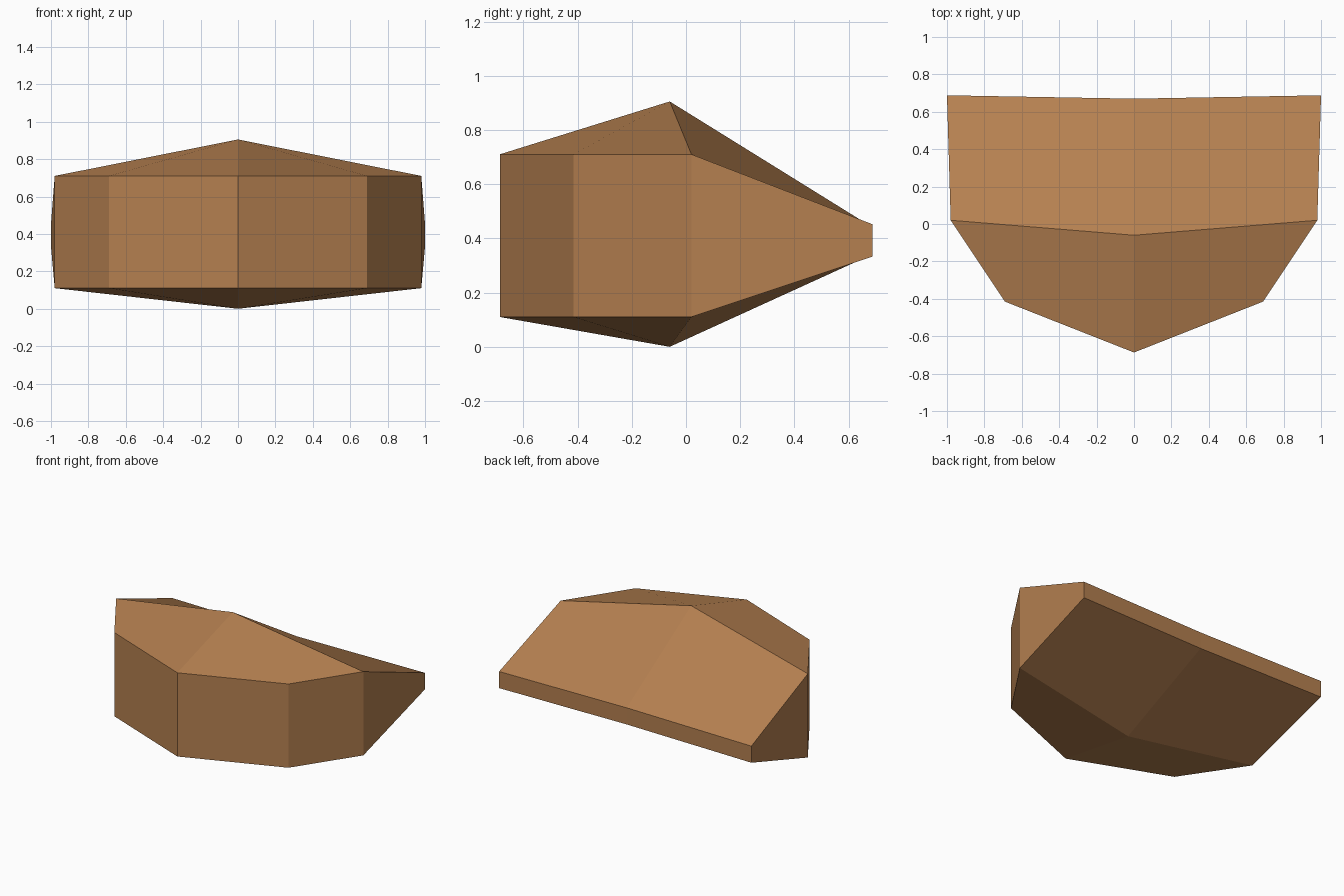
import bpy

if "Cube" in bpy.data.objects:
    bpy.data.objects.remove(bpy.data.objects["Cube"])

mat = bpy.data.materials.new("warm brown")
mat.diffuse_color = (0.46, 0.215, 0.08, 1)
mat.use_nodes = True
mat.node_tree.nodes["Principled BSDF"].inputs["Base Color"].default_value = mat.diffuse_color

# Half outline seen from above: x, y, bottom z, top z
plan = [
    (0.00, -0.06, 0.00, 0.905),    # 0 peak on the centre line
    (0.00, -0.687, 0.11, 0.71),    # 1 front point
    (0.69, -0.415, 0.11, 0.71),    # 2 front corner
    (0.98, 0.02, 0.11, 0.71),      # 3 side corner
    (1.00, 0.688, 0.333, 0.452),   # 4 back corner
    (0.00, 0.67, 0.333, 0.452),    # 5 back middle
]

verts, faces, index = [], [], {}


def vert(i, top, side):
    """Index of a plan point on the top or bottom, shared on the centre line."""
    x, y, low, high = plan[i]
    key = (i, top, side if x else 0)
    if key not in index:
        index[key] = len(verts)
        verts.append((x * side, y, high if top else low))
    return index[key]


def face(ids, flip):
    # Keep the first vertex so the fold of each quad stays in place
    faces.append([ids[0]] + ids[:0:-1] if flip else ids)


for side in (1, -1):
    # Sloped top and bottom panels
    for top in (True, False):
        for quad in ((0, 1, 2, 3), (3, 4, 5, 0)):
            face([vert(i, top, side) for i in quad], top != (side == 1))
    # Outer wall
    for a, b in ((1, 2), (2, 3), (3, 4), (4, 5)):
        face([vert(a, False, side), vert(b, False, side),
              vert(b, True, side), vert(a, True, side)], side == -1)

mesh = bpy.data.meshes.new("faceted_wedge")
mesh.from_pydata(verts, [], faces)
mesh.materials.append(mat)
mesh.update()
wedge = bpy.data.objects.new("faceted_wedge", mesh)
bpy.context.collection.objects.link(wedge)
